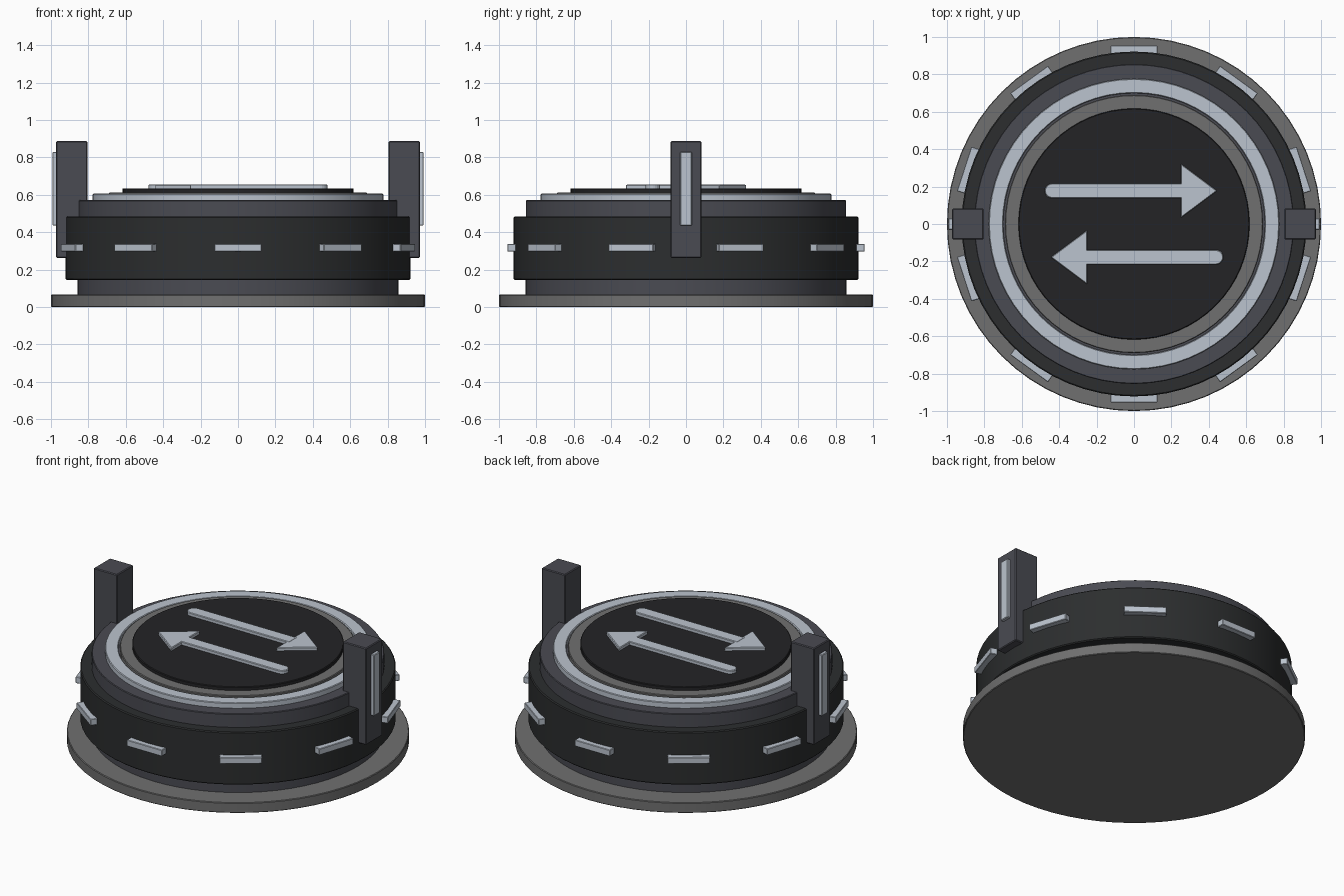
import bpy, bmesh
from math import pi, sin, cos, radians
from mathutils import Matrix

if "Cube" in bpy.data.objects:
    bpy.data.objects.remove(bpy.data.objects["Cube"])

SIDES = 64


def material(name, r, g, b):
    m = bpy.data.materials.new(name)
    m.diffuse_color = (r, g, b, 1)
    m.use_nodes = True
    m.node_tree.nodes["Principled BSDF"].inputs["Base Color"].default_value = m.diffuse_color
    return m


GREY = material("grey", 0.16, 0.16, 0.16)
STEEL = material("dark_steel", 0.068, 0.07, 0.085)
DARK = material("charcoal", 0.025, 0.027, 0.028)
BLACK = material("black", 0.017, 0.017, 0.019)
LIGHT = material("pale_light", 0.50, 0.55, 0.62)


def finish(name, bm, mat, bevel=0.0, smooth=False):
    bmesh.ops.recalc_face_normals(bm, faces=bm.faces)
    me = bpy.data.meshes.new(name)
    bm.to_mesh(me)
    bm.free()
    ob = bpy.data.objects.new(name, me)
    bpy.context.collection.objects.link(ob)
    me.materials.append(mat)
    if bevel:
        b = ob.modifiers.new("bevel", 'BEVEL')
        b.width, b.segments = bevel, 1
        b.limit_method, b.angle_limit = 'ANGLE', radians(40)
    if smooth:
        bpy.ops.object.select_all(action='DESELECT')
        ob.select_set(True)
        bpy.context.view_layer.objects.active = ob
        bpy.ops.object.shade_smooth_by_angle(angle=radians(30))
    return ob


def disc(name, r, z0, z1, mat, bevel=0.004):
    bm = bmesh.new()
    bmesh.ops.create_cone(bm, cap_ends=True, segments=SIDES, radius1=r, radius2=r,
                          depth=z1 - z0, matrix=Matrix.Translation((0, 0, (z0 + z1) / 2)))
    return finish(name, bm, mat, bevel, True)


def ring(name, r_in, r_out, z0, z1, mat):
    bm = bmesh.new()
    loops = []
    for i in range(SIDES):
        a = 2 * pi * i / SIDES
        loops.append([bm.verts.new((r * cos(a), r * sin(a), z))
                      for r, z in ((r_in, z0), (r_out, z0), (r_out, z1), (r_in, z1))])
    for i in range(SIDES):
        p, q = loops[i], loops[(i + 1) % SIDES]
        for k in range(4):
            n = (k + 1) % 4
            bm.faces.new((p[k], q[k], q[n], p[n]))
    return finish(name, bm, mat, 0.004, True)


def box(name, lo, hi, mat, bevel=0.004, turn=0.0):
    size = [b - a for a, b in zip(lo, hi)]
    mid = [(a + b) / 2 for a, b in zip(lo, hi)]
    bm = bmesh.new()
    bmesh.ops.create_cube(bm, size=1, matrix=Matrix.Rotation(turn, 4, 'Z')
                          @ Matrix.Translation(mid) @ Matrix.Diagonal((*size, 1)))
    return finish(name, bm, mat, bevel)


def plate(name, outline, z0, z1, mat, turn):
    bm = bmesh.new()
    face = bm.faces.new([bm.verts.new((x, y, z0)) for x, y in outline])
    out = bmesh.ops.extrude_face_region(bm, geom=[face])
    top = [v for v in out["geom"] if isinstance(v, bmesh.types.BMVert)]
    bmesh.ops.translate(bm, verts=top, vec=(0, 0, z1 - z0))
    bmesh.ops.rotate(bm, verts=bm.verts, matrix=Matrix.Rotation(turn, 3, 'Z'))
    return finish(name, bm, mat, 0.004)


# Stacked round body
disc("base_plate", 1.0, 0, 0.066, GREY)
disc("lower_neck", 0.857, 0.05, 0.16, STEEL)
disc("main_drum", 0.922, 0.145, 0.485, DARK, 0.006)
disc("upper_step", 0.855, 0.47, 0.572, STEEL)

# Glowing ring and top pad
ring("light_ring", 0.70, 0.777, 0.56, 0.606, LIGHT)
disc("pad_rim", 0.69, 0.56, 0.612, GREY)
disc("top_pad", 0.618, 0.60, 0.635, BLACK)

# Light bars around the drum
for i in range(10):
    box(f"side_light_{i}", (0.90, -0.125, 0.297), (0.955, 0.125, 0.338), LIGHT, 0.003,
        radians(18 + 36 * i))

# Two upright posts with light strips
for side, turn in (("right", 0), ("left", pi)):
    box(f"{side}_post", (0.805, -0.083, 0.263), (0.972, 0.083, 0.887), STEEL, 0.005, turn)
    box(f"{side}_post_light", (0.95, -0.031, 0.435), (0.992, 0.031, 0.83), LIGHT, 0.004, turn)

# Two opposed arrows: rounded shaft and triangular head
shaft = [(0.27, 0.138), (0.27, 0.217)]
shaft += [(-0.438 + 0.0395 * cos(a), 0.1775 + 0.0395 * sin(a))
          for a in (pi / 2 + pi * k / 10 for k in range(11))]
head = [(0.25, 0.032), (0.445, 0.1775), (0.25, 0.323)]
for side, turn in (("right", 0), ("left", pi)):
    plate(f"{side}_arrow_shaft", shaft, 0.625, 0.656, LIGHT, turn)
    plate(f"{side}_arrow_head", head, 0.625, 0.655, LIGHT, turn)
